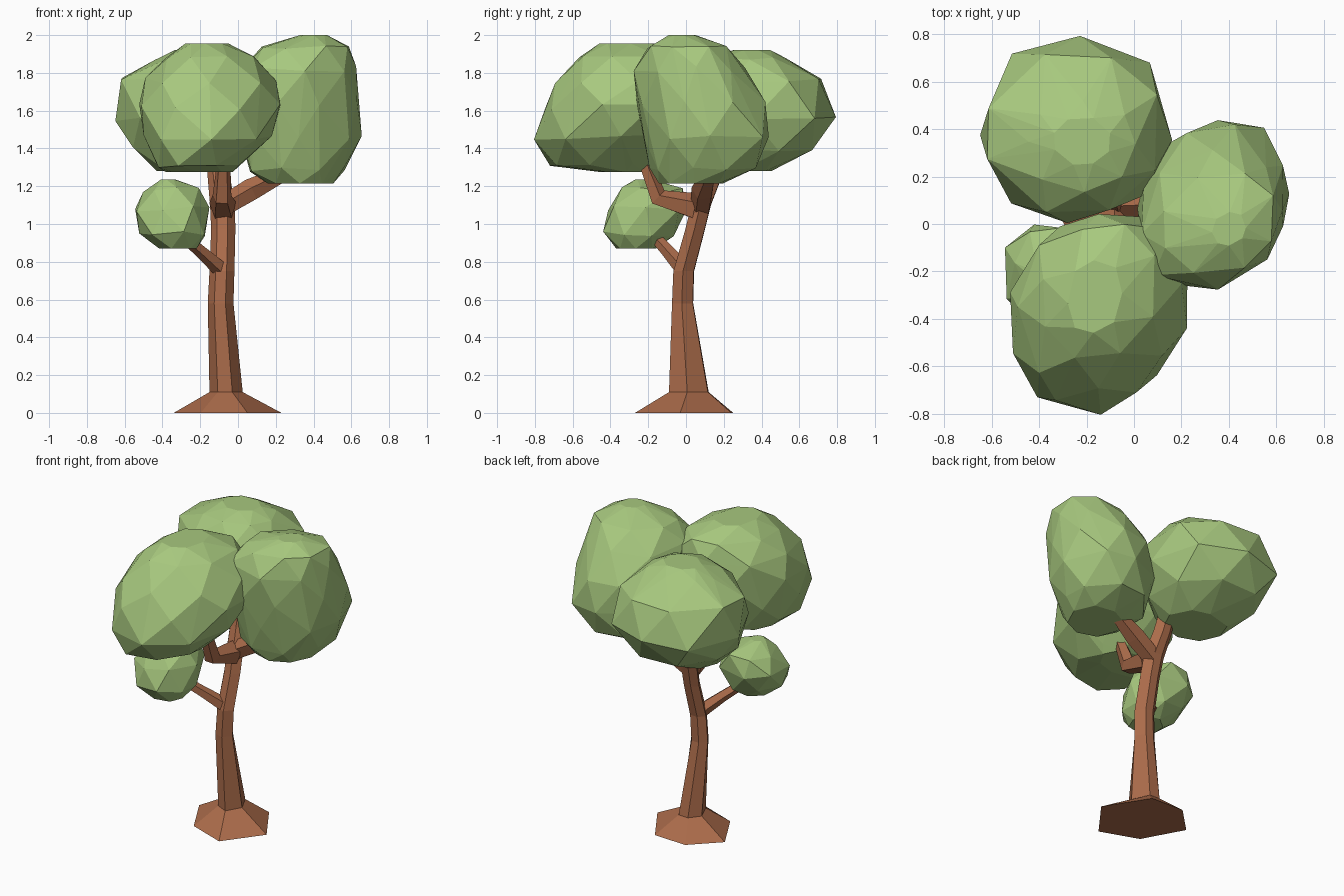
import bpy, bmesh, math, random
from mathutils import Vector

cube = bpy.data.objects.get("Cube")
if cube:
    bpy.data.objects.remove(cube)


def material(name, colour):
    m = bpy.data.materials.new(name)
    m.use_nodes = True
    m.diffuse_color = (*colour, 1)
    m.node_tree.nodes["Principled BSDF"].inputs["Base Color"].default_value = (*colour, 1)
    return m


bark = material("bark brown", (0.41, 0.15, 0.07))
leaf = material("leaf green", (0.39, 0.58, 0.21))


def finish(name, bm, mat):
    bmesh.ops.recalc_face_normals(bm, faces=bm.faces)
    mesh = bpy.data.meshes.new(name)
    bm.to_mesh(mesh)
    bm.free()
    mesh.materials.append(mat)
    obj = bpy.data.objects.new(name, mesh)
    bpy.context.collection.objects.link(obj)
    return obj


def loft(name, rings, mat):
    """Skin a list of equal-sized point rings and cap both ends."""
    bm = bmesh.new()
    loops = [[bm.verts.new(p) for p in ring] for ring in rings]
    n = len(loops[0])
    for low, high in zip(loops, loops[1:]):
        for i in range(n):
            j = (i + 1) % n
            bm.faces.new((low[i], low[j], high[j], high[i]))
    bm.faces.new(loops[0][::-1])
    bm.faces.new(loops[-1])
    return finish(name, bm, mat)


# Uneven six-sided cross-section of the trunk, about one unit in radius
trunk_outline = [(1, -0.08), (0.4, 0.96), (-0.4, 1), (-1, 0.35), (-0.5, -0.65), (0.37, -1)]


def trunk_ring(x, y, z, rx, ry):
    return [Vector((x + rx * u, y + ry * v, z)) for u, v in trunk_outline]


def branch(name, path, radii, sides=5):
    pts = [Vector(p) for p in path]
    rings = []
    for i, (p, r) in enumerate(zip(pts, radii)):
        direction = pts[min(i + 1, len(pts) - 1)] - pts[max(i - 1, 0)]
        side = direction.cross(Vector((0.3, 0.2, 1))).normalized()
        up = side.cross(direction).normalized()
        rings.append([p + r * (side * math.cos(a) + up * math.sin(a))
                      for a in (math.tau * k / sides for k in range(sides))])
    return loft(name, rings, bark)


def foliage(name, levels, seed, tilt=0.0, sides=8, power=2.25):
    """Faceted crown: the hull of staggered, slightly boxy oval rings, one for
    each level (z, x_min, x_max, y_min, y_max); tilt leans the oval in plan."""
    rng = random.Random(seed)
    bm = bmesh.new()
    for row, (z, x0, x1, y0, y1) in enumerate(levels):
        inner = 0 < row < len(levels) - 1
        for k in range(sides):
            a = math.tau * (k + row % 2 / 2) / sides + rng.uniform(-0.1, 0.1)
            c, s = math.cos(a), math.sin(a)
            grow = rng.uniform(0.99, 1.03) / (abs(c) ** power + abs(s) ** power) ** (1 / power)
            x = (x0 + x1) / 2 + (x1 - x0) / 2 * grow * c
            y = (y0 + y1) / 2 + (y1 - y0) / 2 * grow * math.sin(a + tilt)
            bm.verts.new((x, y, z + inner * rng.uniform(-0.015, 0.015)))
    hull = bmesh.ops.convex_hull(bm, input=bm.verts)
    spare = {g for g in hull["geom_interior"] + hull["geom_unused"]
             if isinstance(g, bmesh.types.BMVert)}
    bmesh.ops.delete(bm, geom=list(spare), context="VERTS")
    return finish(name, bm, leaf)


# Flared root and bent trunk
loft("trunk", [
    trunk_ring(-0.055, -0.01, 0, 0.285, 0.26),
    trunk_ring(-0.063, 0.015, 0.11, 0.088, 0.105),
    trunk_ring(-0.092, -0.018, 0.58, 0.068, 0.056),
    trunk_ring(-0.085, -0.012, 0.75, 0.066, 0.055),
    trunk_ring(-0.078, 0.048, 0.97, 0.064, 0.052),
    trunk_ring(-0.082, 0.08, 1.1, 0.066, 0.052),
    trunk_ring(-0.1, 0.138, 1.24, 0.06, 0.048),
    trunk_ring(-0.11, 0.19, 1.4, 0.055, 0.045),
], bark)

# Branches reaching into each crown
branch("front_branch", [(-0.08, 0.05, 1.09), (-0.085, -0.15, 1.14), (-0.075, -0.23, 1.36)],
       [0.075, 0.052, 0.034])
branch("left_branch", [(-0.08, 0.08, 1.09), (0.07, 0.09, 1.18), (0.25, 0.12, 1.27)],
       [0.058, 0.062, 0.042])
branch("small_branch", [(-0.1, -0.02, 0.77), (-0.2, -0.1, 0.86), (-0.32, -0.19, 0.96)],
       [0.045, 0.035, 0.03])

# Leafy crowns
foliage("front_crown", [
    (1.275, -0.38, -0.03, -0.45, -0.2), (1.31, -0.44, 0.02, -0.72, -0.12),
    (1.46, -0.5, 0.17, -0.8, 0), (1.62, -0.53, 0.235, -0.76, 0.04),
    (1.76, -0.49, 0.2, -0.69, 0.04), (1.88, -0.39, 0.1, -0.57, 0),
    (1.955, -0.28, -0.05, -0.46, -0.15)], 3, tilt=0.12)
foliage("back_crown", [
    (1.28, -0.43, -0.04, 0.12, 0.45), (1.4, -0.56, 0.09, 0.04, 0.68),
    (1.56, -0.64, 0.155, 0, 0.79), (1.76, -0.63, 0.12, 0.04, 0.72),
    (1.88, -0.44, 0, 0.14, 0.52), (1.92, -0.34, -0.1, 0.25, 0.45)], 5)
foliage("left_crown", [
    (1.215, 0.16, 0.5, -0.14, 0.2), (1.29, 0.05, 0.57, -0.19, 0.37),
    (1.46, 0.02, 0.65, -0.22, 0.44), (1.64, 0.02, 0.645, -0.26, 0.42),
    (1.82, 0.03, 0.62, -0.28, 0.31), (1.94, 0.12, 0.6, -0.21, 0.22),
    (2.0, 0.33, 0.47, -0.09, 0.05)], 8, tilt=0.13)
foliage("small_crown", [
    (0.87, -0.42, -0.22, -0.37, -0.16), (0.95, -0.52, -0.17, -0.44, -0.06),
    (1.08, -0.56, -0.15, -0.41, 0), (1.18, -0.5, -0.2, -0.34, -0.01),
    (1.235, -0.41, -0.33, -0.27, -0.18)], 11, sides=7)
